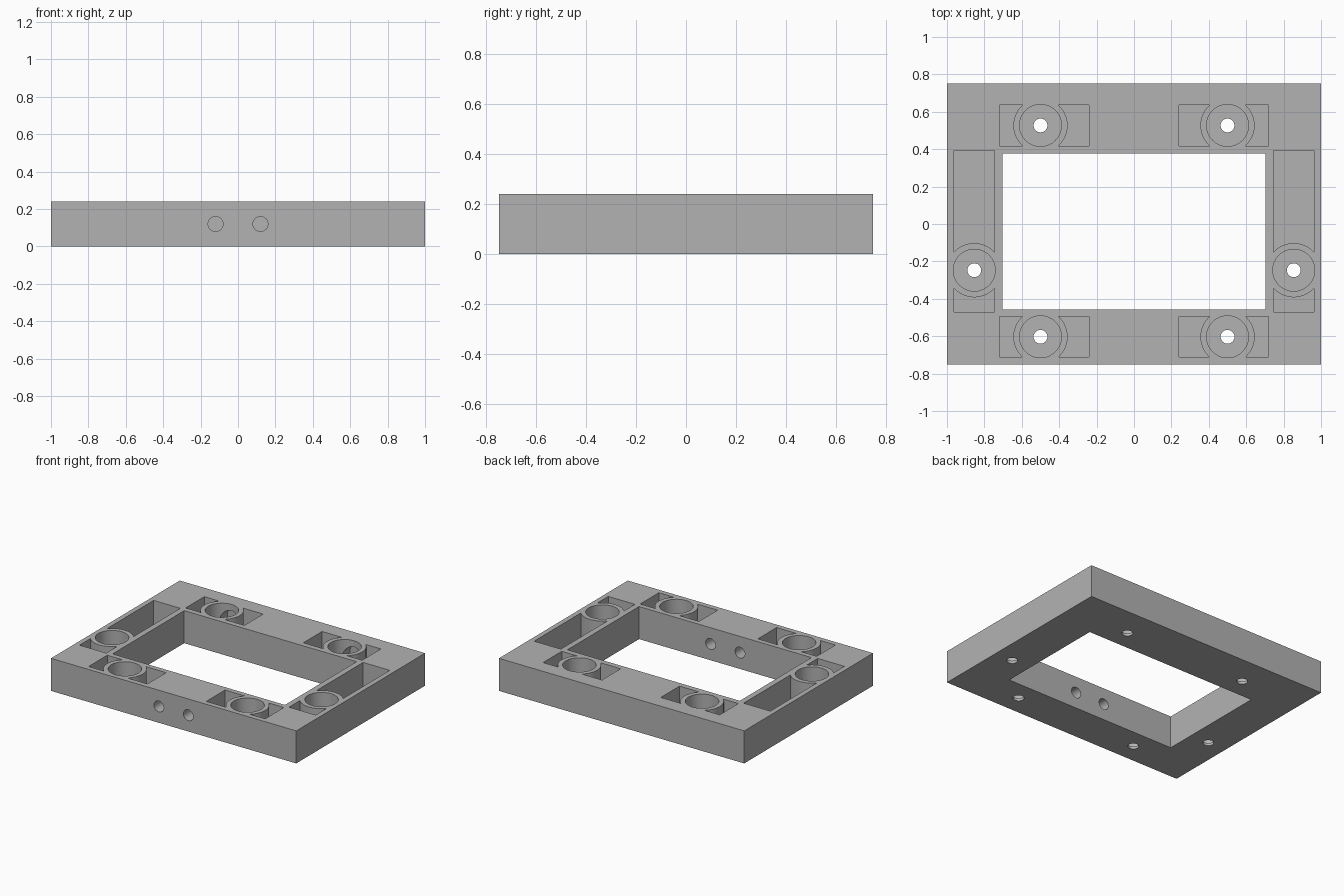
import bpy, bmesh
from math import asin, cos, sin, pi, radians
from mathutils import Matrix, Vector

if "Cube" in bpy.data.objects:
    bpy.data.objects.remove(bpy.data.objects["Cube"], do_unlink=True)

HEIGHT, FLOOR = 0.24, 0.02
RING, BORE, BOLT = 0.145, 0.112, 0.037
HALF = 0.109                      # half width of every pocket


def prism(name, points, z0, z1, matrix=Matrix()):
    """Extrude a flat outline from z0 to z1, then place it."""
    bm = bmesh.new()
    face = bm.faces.new([bm.verts.new((x, y, z0)) for x, y in points])
    top = bmesh.ops.extrude_face_region(bm, geom=[face])["geom"]
    verts = [v for v in top if isinstance(v, bmesh.types.BMVert)]
    bmesh.ops.translate(bm, vec=(0, 0, z1 - z0), verts=verts)
    bmesh.ops.transform(bm, matrix=matrix, verts=bm.verts)
    bmesh.ops.recalc_face_normals(bm, faces=bm.faces)
    mesh = bpy.data.meshes.new(name)
    bm.to_mesh(mesh)
    bm.free()
    obj = bpy.data.objects.new(name, mesh)
    bpy.context.collection.objects.link(obj)
    return obj


def rect(x0, x1, y0, y1):
    return [(x0, y0), (x1, y0), (x1, y1), (x0, y1)]


def circle(r, n=64):
    return [(r * cos(2 * pi * i / n), r * sin(2 * pi * i / n)) for i in range(n)]


def pocket(reach, n=20):
    """Rectangle running out to reach, with its near end curved round the boss."""
    a = asin(HALF / RING)
    arc = [(RING * cos(a - 2 * a * i / n), RING * sin(a - 2 * a * i / n))
           for i in range(n + 1)]
    return arc + [(reach, -HALF), (reach, HALF)]


# Main block
frame = prism("frame", rect(-1, 1, -0.75, 0.75), 0, HEIGHT)


def cut(points, z0, z1, matrix=Matrix()):
    cutter = prism("cutter", points, z0, z1, matrix)
    cutter.hide_render = True
    mod = frame.modifiers.new("cut", 'BOOLEAN')
    mod.operation, mod.solver, mod.object = 'DIFFERENCE', 'EXACT', cutter
    bpy.context.view_layer.objects.active = frame
    bpy.ops.object.modifier_apply(modifier=mod.name)
    bpy.data.objects.remove(cutter, do_unlink=True)


# Central opening
cut(rect(-0.703, 0.703, -0.457, 0.378), -0.1, 0.4)

# Bolt stations: centre, direction of the inner pocket, reach inward and outward
stations = []
for s in (-1, 1):
    toward_middle = 0 if s < 0 else pi
    stations += [(s * 0.5, 0.527, toward_middle, 0.26, 0.22),
                 (s * 0.5, -0.603, toward_middle, 0.26, 0.22),
                 (s * 0.854, -0.247, pi / 2, 0.64, 0.223)]

for x, y, angle, inward, outward in stations:
    place = Matrix.Translation((x, y, 0))
    cut(pocket(inward), FLOOR, 0.4, place @ Matrix.Rotation(angle, 4, 'Z'))
    cut(pocket(outward), FLOOR, 0.4, place @ Matrix.Rotation(angle + pi, 4, 'Z'))
    cut(circle(BORE), FLOOR, 0.4, place)
    cut(circle(BOLT, 32), -0.1, 0.1, place)

# Horizontal holes: a front pair right through, a blind back pair inside the bores
along_y = Matrix.Rotation(-pi / 2, 4, 'X')
for s in (-1, 1):
    cut(circle(0.04, 32), 0, 0.5,
        Matrix.Translation((s * 0.12, -0.9, HEIGHT / 2)) @ along_y)
    cut(circle(0.075, 48), 0, 0.17,
        Matrix.Translation((s * 0.5, 0.527, HEIGHT / 2)) @ along_y)

# Colour and shading
grey = bpy.data.materials.new("plain grey")
grey.use_nodes = True
colour = (0.45, 0.45, 0.45, 1)
grey.diffuse_color = colour
grey.node_tree.nodes["Principled BSDF"].inputs["Base Color"].default_value = colour
frame.data.materials.clear()
frame.data.materials.append(grey)
for poly in frame.data.polygons:
    poly.material_index = 0

bpy.ops.object.select_all(action='DESELECT')
frame.select_set(True)
bpy.context.view_layer.objects.active = frame
bpy.ops.object.shade_smooth_by_angle(angle=radians(30))
